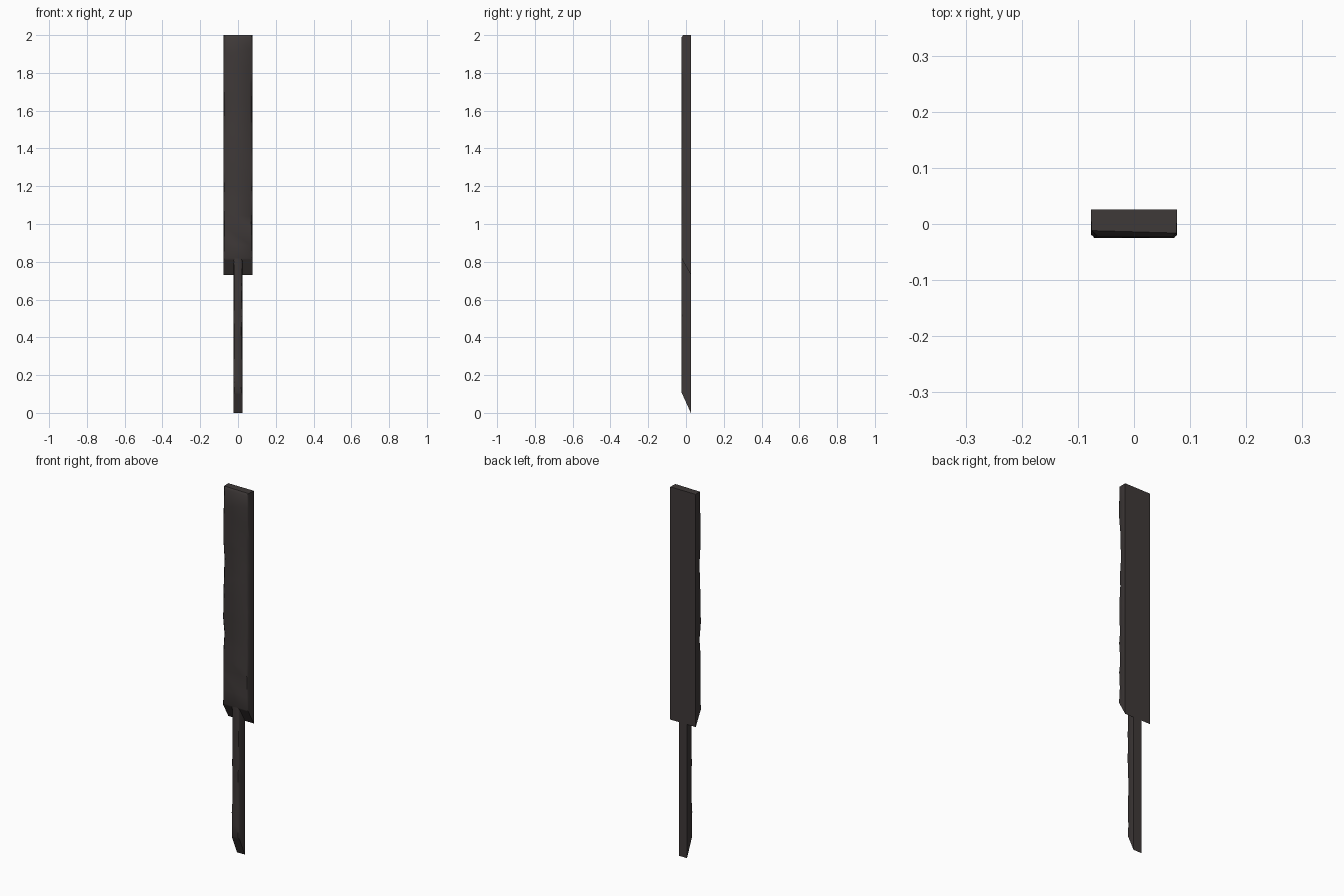
import bpy, bmesh, math, random

if "Cube" in bpy.data.objects:
    bpy.data.objects.remove(bpy.data.objects["Cube"])

random.seed(4)

wood = bpy.data.materials.new("charred wood")
wood.diffuse_color = (0.049, 0.041, 0.040, 1)
wood.use_nodes = True
wood.node_tree.nodes["Principled BSDF"].inputs["Base Color"].default_value = wood.diffuse_color

Y_FRONT, Y_BACK = -0.025, 0.026


def plank(name, x0, x1, z0, z1, rows, slope, top, wear):
    """Plank with a flat back, worn front edges and a bottom cut at a slant."""
    bm = bmesh.new()
    rings = []
    for i in range(rows):
        t = i / (rows - 1)
        cl, cr = (random.uniform(*wear) for _ in range(2))
        yf = Y_FRONT + random.uniform(0, 0.002)
        nick = random.uniform(0, 0.003)
        # back right, side right, front right, front left, side left, back left
        pts = [(x1, Y_BACK), (x1 - nick, Y_FRONT + cr), (x1 - cr, yf),
               (x0 + cl, yf), (x0 + nick, Y_FRONT + cl), (x0, Y_BACK)]
        ring = []
        for k, (x, y) in enumerate(pts):
            lo = z0 + slope * (Y_BACK - y) / (Y_BACK - Y_FRONT)
            hi = z1 - (top if k in (2, 3) else 0)
            shift = random.uniform(-0.015, 0.015) if 0 < i < rows - 1 and 0 < k < 5 else 0
            ring.append(bm.verts.new((x, y, lo + (hi - lo) * t + shift)))
        rings.append(ring)
    # sides
    for a, b in zip(rings, rings[1:]):
        for k in range(6):
            n = (k + 1) % 6
            bm.faces.new((a[k], a[n], b[n], b[k]))
    # end caps
    for r in (rings[0], rings[-1]):
        bm.faces.new((r[0], r[1], r[4], r[5]))
        bm.faces.new((r[1], r[2], r[3], r[4]))
    bmesh.ops.recalc_face_normals(bm, faces=bm.faces)
    mesh = bpy.data.meshes.new(name)
    bm.to_mesh(mesh)
    bm.free()
    mesh.materials.append(wood)
    ob = bpy.data.objects.new(name, mesh)
    bpy.context.collection.objects.link(ob)
    bpy.ops.object.select_all(action='DESELECT')
    ob.select_set(True)
    bpy.context.view_layer.objects.active = ob
    bpy.ops.object.shade_smooth_by_angle(angle=math.radians(50))


# wide upper board and the narrow stake that runs up into it
plank("upper_board", -0.077, 0.077, 0.73, 2.0, 16, 0.09, 0.012, (0.004, 0.016))
plank("lower_stake", -0.024, 0.024, 0.0, 0.86, 12, 0.11, 0.0, (0.003, 0.010))
# keep the stake just inside the board where they overlap
bpy.data.objects["lower_stake"].scale.y = 0.98
